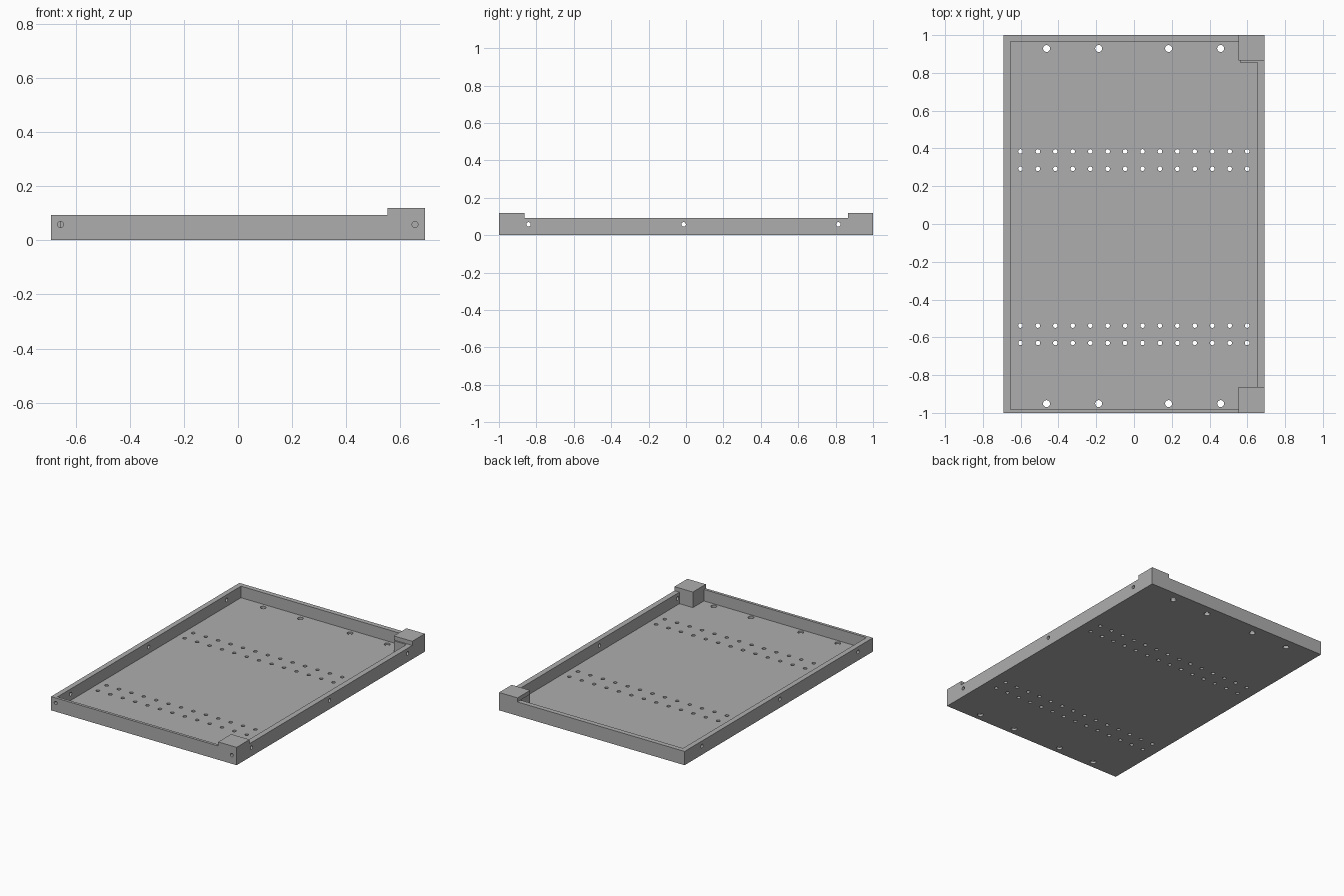
import bpy, bmesh
from math import radians
from mathutils import Matrix, Vector

cube = bpy.data.objects.get("Cube")
if cube:
    bpy.data.objects.remove(cube, do_unlink=True)

grey = bpy.data.materials.new("plain_grey")
grey.use_nodes = True
GREY = (0.42, 0.42, 0.42, 1)
grey.diffuse_color = GREY
grey.node_tree.nodes["Principled BSDF"].inputs["Base Color"].default_value = GREY

WALL_TOP, BLOCK_TOP, FLOOR, HOLE_Z = 0.0925, 0.12, 0.015, 0.058


def finish(name, bm):
    bmesh.ops.recalc_face_normals(bm, faces=bm.faces)
    mesh = bpy.data.meshes.new(name)
    bm.to_mesh(mesh)
    bm.free()
    mesh.materials.append(grey)
    obj = bpy.data.objects.new(name, mesh)
    bpy.context.collection.objects.link(obj)
    return obj


def prism(name, outline, z0, z1):
    """Extrude a flat outline from z0 up to z1."""
    bm = bmesh.new()
    face = bm.faces.new([bm.verts.new((x, y, z0)) for x, y in outline])
    top = bmesh.ops.extrude_face_region(bm, geom=[face])["geom"]
    verts = [v for v in top if isinstance(v, bmesh.types.BMVert)]
    bmesh.ops.translate(bm, verts=verts, vec=(0, 0, z1 - z0))
    return finish(name, bm)


def box(name, x0, x1, y0, y1, z0, z1):
    return prism(name, [(x0, y0), (x1, y0), (x1, y1), (x0, y1)], z0, z1)


def drill(bm, centre, axis, radius, depth):
    turn = Vector((0, 0, 1)).rotation_difference(Vector(axis)).to_matrix().to_4x4()
    bmesh.ops.create_cone(bm, cap_ends=True, segments=20, radius1=radius,
                          radius2=radius, depth=depth,
                          matrix=Matrix.Translation(centre) @ turn)


def combine(target, tool, operation):
    """Apply a boolean and remove the tool."""
    tool.hide_render = True
    mod = target.modifiers.new("combine", "BOOLEAN")
    mod.operation, mod.solver, mod.object = operation, "EXACT", tool
    bpy.context.view_layer.objects.active = target
    bpy.ops.object.modifier_apply(modifier=mod.name)
    bpy.data.objects.remove(tool, do_unlink=True)


# Tray: solid slab hollowed out, leaving walls and two corner columns
tray = box("tray", -0.69, 0.69, -1, 1, 0, WALL_TOP)
inside = [(-0.655, -0.981), (0.553, -0.981), (0.553, -0.863), (0.653, -0.863),
          (0.653, 0.856), (0.56, 0.856), (0.56, 0.967), (-0.655, 0.967)]
combine(tray, prism("cavity", inside, FLOOR, 0.2), "DIFFERENCE")

# Raised corner blocks
for y0, y1 in ((-1, -0.863), (0.866, 1)):
    combine(tray, box("corner_block", 0.553, 0.69, y0, y1, WALL_TOP, BLOCK_TOP), "UNION")

holes = bmesh.new()
# Floor: four rows of small holes and two rows of mounting holes
for y in (0.384, 0.292, -0.538, -0.63):
    for i in range(14):
        drill(holes, (-0.601 + i * 0.0923, y, 0), (0, 0, 1), 0.012, 0.08)
for y in (0.929, -0.951):
    for x in (-0.463, -0.187, 0.183, 0.459):
        drill(holes, (x, y, 0), (0, 0, 1), 0.0185, 0.08)
# Side walls: three holes each
for x in (-0.672, 0.672):
    for y in (-0.842, -0.013, 0.815):
        drill(holes, (x, y, HOLE_Z), (1, 0, 0), 0.012, 0.08)
# Front wall: one hole near each end
for x in (-0.656, 0.654):
    drill(holes, (x, -1, HOLE_Z), (0, 1, 0), 0.011, 0.08)
combine(tray, finish("hole_cutter", holes), "DIFFERENCE")

# Keep crisp edges with smooth hole walls
for o in bpy.context.selected_objects:
    o.select_set(False)
tray.select_set(True)
bpy.context.view_layer.objects.active = tray
bpy.ops.object.shade_smooth_by_angle(angle=radians(30))
